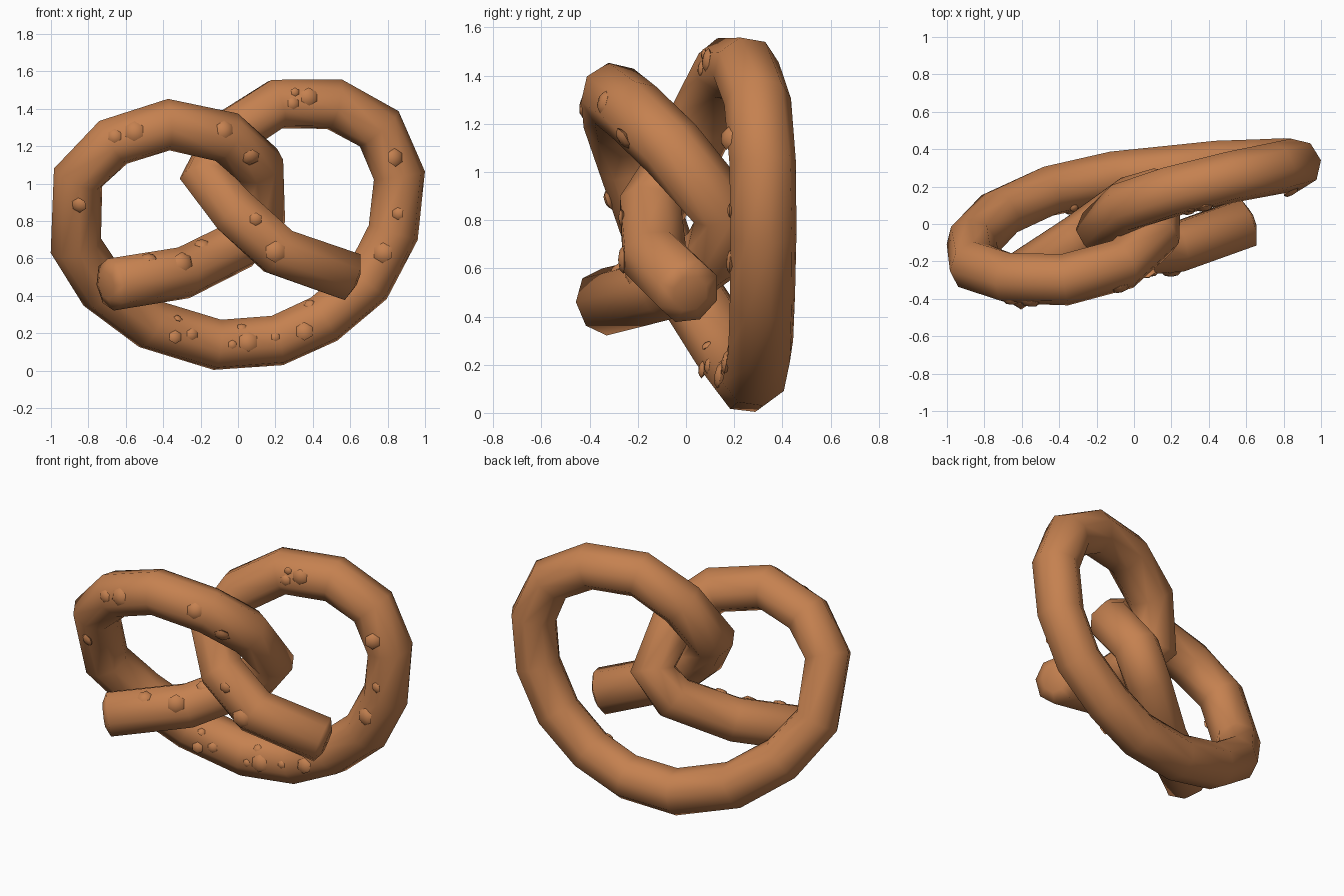
import bpy, bmesh
from mathutils import Vector, Matrix
from mathutils.bvhtree import BVHTree

if "Cube" in bpy.data.objects:
    bpy.data.objects.remove(bpy.data.objects["Cube"])

crust = bpy.data.materials.new("baked_brown")
crust.diffuse_color = (0.56, 0.22, 0.08, 1)
crust.use_nodes = True
crust.node_tree.nodes["Principled BSDF"].inputs["Base Color"].default_value = crust.diffuse_color

# Centre line of the dough rope, from the left end round to the right end
PATH = [
    (-.68, -.34, .477), (-.29, -.085, .54), (0, .125, .685), (.12, .165, .85),
    (.11, -.06, 1.115), (-.06, -.215, 1.265), (-.37, -.298, 1.332),
    (-.667, -.29, 1.238), (-.855, -.225, 1.05), (-.867, -.10, .685),
    (-.72, .055, .455), (-.46, .175, .262), (-.11, .253, .155), (.21, .285, .178),
    (.46, .31, .292), (.69, .317, .485), (.83, .322, .755), (.863, .318, 1.06),
    (.755, .297, 1.31), (.515, .25, 1.442), (.205, .175, 1.442),
    (-.04, .095, 1.285), (-.172, -.02, 1.05), (-.01, -.147, .86),
    (.215, -.13, .655), (.597, .007, .522)]

# Salt grains on the front: x, z, radius
SALT = [
    (-.66, 1.255, .037), (-.555, 1.28, .052), (-.07, 1.29, .047), (.07, 1.14, .047),
    (-.85, .885, .04), (-.195, .68, .037), (-.475, .605, .04), (-.29, .585, .052),
    (.095, .81, .034), (.20, .635, .055), (.295, 1.43, .032), (.305, 1.49, .023),
    (.38, 1.465, .047), (.84, 1.14, .047), (.855, .84, .032), (.775, .63, .052),
    (.38, .36, .028), (.355, .21, .047), (.20, .18, .023), (.055, .155, .052),
    (-.03, .14, .023), (.02, .235, .024), (-.32, .28, .023), (-.245, .195, .031),
    (-.335, .18, .035)]

RADIUS, SIDES, DOME = 0.14, 8, 0.03


def add_object(name, bm, angle):
    bmesh.ops.recalc_face_normals(bm, faces=bm.faces[:])
    me = bpy.data.meshes.new(name)
    bm.to_mesh(me)
    me.materials.append(crust)
    ob = bpy.data.objects.new(name, me)
    bpy.context.collection.objects.link(ob)
    bpy.ops.object.select_all(action='DESELECT')
    ob.select_set(True)
    bpy.context.view_layer.objects.active = ob
    bpy.ops.object.shade_smooth_by_angle(angle=angle)
    return ob


# Dough rope: an eight-sided ring swept along the path
pts = [Vector(p) for p in PATH]
bm = bmesh.new()
rings = []
side = Vector((0, 0, 1))
for i, p in enumerate(pts):
    a = (p - pts[i - 1]).normalized() if i else Vector()
    b = (pts[i + 1] - p).normalized() if i < len(pts) - 1 else Vector()
    t = (a + b).normalized()
    side = (side - t * side.dot(t)).normalized()
    rot = [Matrix.Rotation(6.2831853 * k / SIDES, 3, t) for k in range(SIDES)]
    rings.append([bm.verts.new(p + r @ side * RADIUS) for r in rot])
for r0, r1 in zip(rings, rings[1:]):
    for k in range(SIDES):
        j = (k + 1) % SIDES
        bm.faces.new((r0[k], r0[j], r1[j], r1[k]))

# Slightly domed ends
for ring, p, q in ((rings[0], pts[0], pts[1]), (rings[-1], pts[-1], pts[-2])):
    out = (p - q).normalized() * DOME
    inner = [bm.verts.new(p + (v.co - p) * 0.55 + out) for v in ring]
    for k in range(SIDES):
        j = (k + 1) % SIDES
        bm.faces.new((ring[k], ring[j], inner[j], inner[k]))
    bm.faces.new(inner)

low = min(v.co.z for v in bm.verts)
bmesh.ops.translate(bm, verts=bm.verts[:], vec=(0, 0, 0.004 - low))
add_object("dough_rope", bm, 1.3)
tree = BVHTree.FromBMesh(bm)
bm.free()

# Salt grains: flattened six-sided domes dropped onto the front surface
bm = bmesh.new()
for x, z, r in SALT:
    hit, normal, _, _ = tree.ray_cast(Vector((x, -3, z)), Vector((0, 1, 0)))
    if hit is None:
        continue
    turn = normal.to_track_quat('Z', 'Y').to_matrix().to_4x4()
    m = Matrix.Translation(hit) @ turn @ Matrix.Diagonal((1, 1, 0.38, 1))
    bmesh.ops.create_uvsphere(bm, u_segments=6, v_segments=4, radius=r * 1.05, matrix=m)
add_object("salt_grains", bm, 1.15)
bm.free()
